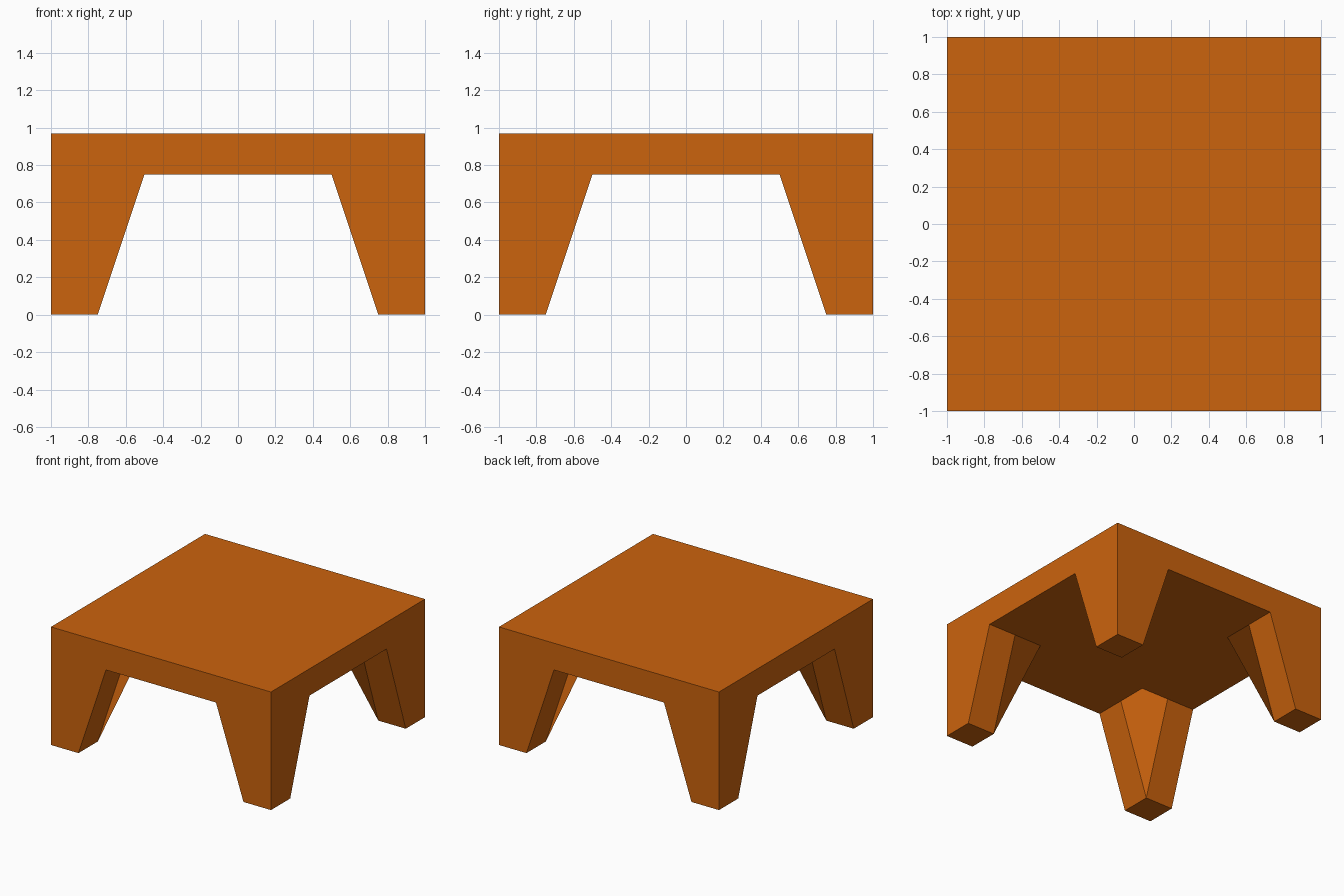
import bpy
import bmesh

if "Cube" in bpy.data.objects:
    bpy.data.objects.remove(bpy.data.objects["Cube"])

TOP_Z, UNDER_Z = 0.97, 0.75

# One corner leg in the +x +y quadrant; the others are quarter turns of it
CORNER = {
    "rim": (1, 1, TOP_Z),
    "foot_out": (1, 1, 0), "foot_in": (0.75, 0.75, 0),
    "foot_x": (1, 0.75, 0), "foot_y": (0.75, 1, 0),
    "hip_x": (1, 0.5, UNDER_Z), "mid_x": (0.75, 0.5, UNDER_Z),
    "hip_in": (0.5, 0.5, UNDER_Z),
    "mid_y": (0.5, 0.75, UNDER_Z), "hip_y": (0.5, 1, UNDER_Z),
}


def quarter_turns(p, k):
    x, y, z = p
    for _ in range(k):
        x, y = -y, x
    return x, y, z


bm = bmesh.new()
legs = [{n: bm.verts.new(quarter_turns(p, k)) for n, p in CORNER.items()}
        for k in range(4)]


def face(leg, names):
    bm.faces.new([leg[n] for n in names.split()])


for k, leg in enumerate(legs):
    # Tapered inner faces and foot of each leg
    face(leg, "foot_in mid_x hip_in mid_y")
    face(leg, "foot_in foot_x hip_x mid_x")
    face(leg, "foot_in mid_y hip_y foot_y")
    face(leg, "foot_in foot_y foot_out foot_x")
    # Flat outer wall with the arch opening, joining this leg to the next
    nxt = legs[(k + 1) % 4]
    bm.faces.new([leg["foot_out"], leg["foot_y"], leg["hip_y"],
                  nxt["hip_x"], nxt["foot_x"], nxt["foot_out"],
                  nxt["rim"], leg["rim"]])

# Table top and cross-shaped underside
bm.faces.new([leg["rim"] for leg in legs])
under = [leg[n] for leg in legs
         for n in ("hip_x", "mid_x", "hip_in", "mid_y", "hip_y")]
bm.faces.new(under[::-1])

mesh = bpy.data.meshes.new("table")
bm.to_mesh(mesh)
bm.free()
table = bpy.data.objects.new("table", mesh)
bpy.context.collection.objects.link(table)

# Orange paint
paint = bpy.data.materials.new("orange")
paint.diffuse_color = (0.6, 0.125, 0.004, 1)
paint.use_nodes = True
paint.node_tree.nodes["Principled BSDF"].inputs["Base Color"].default_value = paint.diffuse_color
mesh.materials.append(paint)
